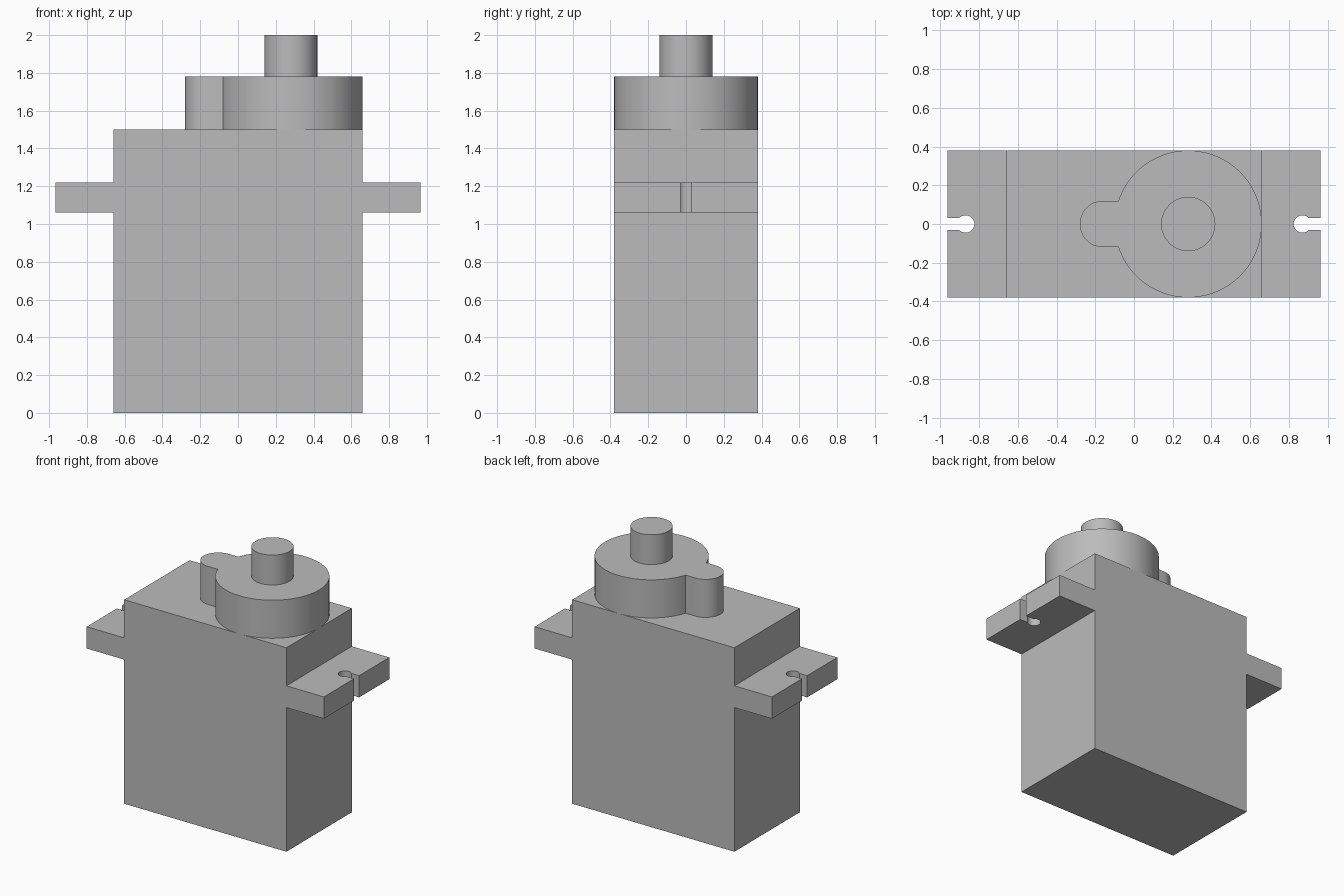
import bpy, bmesh
from math import sin, cos, asin, pi

cube = bpy.data.objects.get("Cube")
if cube:
    bpy.data.objects.remove(cube)

# Single plain grey plastic
grey = bpy.data.materials.new("plain grey")
grey.use_nodes = True
colour = (0.5, 0.5, 0.5, 1)
grey.diffuse_color = colour
grey.node_tree.nodes["Principled BSDF"].inputs["Base Color"].default_value = colour


def arc(cx, radius, start, end, steps):
    """Points along an arc centred on the x axis."""
    return [(cx + radius * cos(start + (end - start) * i / steps),
             radius * sin(start + (end - start) * i / steps))
            for i in range(steps + 1)]


def extrude(name, outline, bottom, top):
    """Closed solid from a plan outline."""
    bm = bmesh.new()
    base = bm.faces.new([bm.verts.new((x, y, bottom)) for x, y in outline])
    side = bmesh.ops.extrude_face_region(bm, geom=[base], use_keep_orig=True)
    moved = [v for v in side["geom"] if isinstance(v, bmesh.types.BMVert)]
    bmesh.ops.translate(bm, verts=moved, vec=(0, 0, top - bottom))
    bmesh.ops.recalc_face_normals(bm, faces=bm.faces)
    mesh = bpy.data.meshes.new(name)
    bm.to_mesh(mesh)
    bm.free()
    mesh.materials.append(grey)
    obj = bpy.data.objects.new(name, mesh)
    bpy.context.collection.objects.link(obj)
    bpy.ops.object.select_all(action="DESELECT")
    bpy.context.view_layer.objects.active = obj
    obj.select_set(True)
    bpy.ops.object.shade_smooth_by_angle(angle=pi / 6)
    return obj


half_w, half_d, body_top = 0.66, 0.38, 1.5
gear_x, gear_top = 0.28, 1.78

# Main case
extrude("case", [(-half_w, -half_d), (half_w, -half_d),
                 (half_w, half_d), (-half_w, half_d)], 0, body_top)

# Mounting tabs with a keyhole slot open at the outer end
tab_end, hole_x, hole_r, slot = 0.965, 0.87, 0.045, 0.03
mouth = asin(slot / hole_r)
keyhole = arc(hole_x, hole_r, mouth, 2 * pi - mouth, 32)
tab = ([(half_w, -half_d), (tab_end, -half_d), (tab_end, -slot)]
       + keyhole[::-1]
       + [(tab_end, slot), (tab_end, half_d), (half_w, half_d)])
for name, side in (("left_mounting_tab", 1), ("right_mounting_tab", -1)):
    extrude(name, [(x * side, y) for x, y in tab], 1.06, 1.22)

# Gear housing: large round with a small rounded lobe
lobe_r = 0.12
join = pi - asin(lobe_r / half_d)
housing = (arc(gear_x, half_d, -join, join, 96)
           + arc(-0.16, lobe_r, pi / 2, 3 * pi / 2, 32))
extrude("gear_housing", housing, body_top, gear_top)

# Output shaft
extrude("output_shaft", arc(gear_x, 0.14, 0, 2 * pi, 64)[:-1], gear_top, 2.0)
